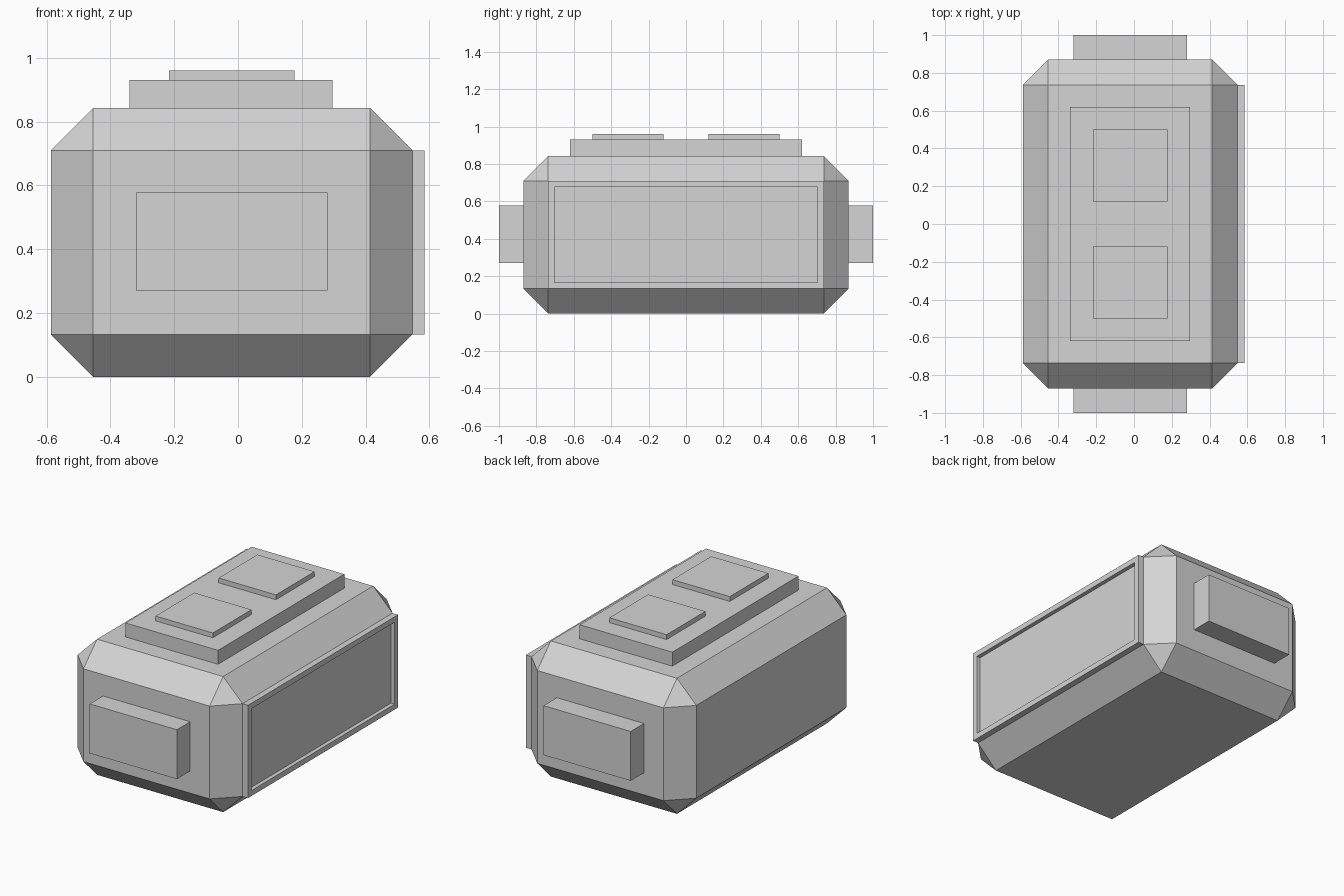
import bpy
import bmesh

old = bpy.data.objects.get("Cube")
if old:
    bpy.data.objects.remove(old, do_unlink=True)

# Single plain grey material
grey = bpy.data.materials.new("light grey")
grey.use_nodes = True
colour = (0.66, 0.66, 0.66, 1)
grey.diffuse_color = colour
grey.node_tree.nodes["Principled BSDF"].inputs["Base Color"].default_value = colour


def box(name, low, high):
    """Box between two opposite corners."""
    bm = bmesh.new()
    bmesh.ops.create_cube(bm, size=1)
    for v in bm.verts:
        v.co = [h if c > 0 else l for c, l, h in zip(v.co, low, high)]
    mesh = bpy.data.meshes.new(name)
    bm.to_mesh(mesh)
    bm.free()
    mesh.materials.append(grey)
    obj = bpy.data.objects.new(name, mesh)
    bpy.context.collection.objects.link(obj)
    return obj


LEFT, RIGHT, END, TOP, CHAMFER = 0.547, -0.587, 0.87, 0.843, 0.133

# Chamfered main body
body = box("body", (RIGHT, -END, 0), (LEFT, END, TOP))
bevel = body.modifiers.new("chamfer", "BEVEL")
bevel.width = CHAMFER
bevel.segments = 1
bevel.limit_method = "NONE"

# Blocks on the front and back ends
for name, y0, y1 in (("front_block", -1, -END), ("back_block", END, 1)):
    box(name, (-0.32, y0, 0.27), (0.28, y1, 0.577))

# Raised top plate with two pads
box("top_plate", (-0.34, -0.62, TOP), (0.297, 0.62, 0.93))
for name, y0 in (("front_pad", -0.5), ("back_pad", 0.12)):
    box(name, (-0.217, y0, 0.93), (0.177, y0 + 0.38, 0.96))

# Side panel with a recessed centre
panel = box("side_panel", (LEFT, CHAMFER - END, CHAMFER),
            (0.585, END - CHAMFER, TOP - CHAMFER))
bm = bmesh.new()
bm.from_mesh(panel.data)
bm.normal_update()
face = max(bm.faces, key=lambda f: f.normal.x)
bmesh.ops.inset_region(bm, faces=[face], thickness=0.048)
inner = bmesh.ops.extrude_discrete_faces(bm, faces=[face])["faces"][0]
bmesh.ops.translate(bm, verts=inner.verts, vec=(-0.025, 0, 0))
bmesh.ops.recalc_face_normals(bm, faces=bm.faces)
bm.to_mesh(panel.data)
bm.free()
